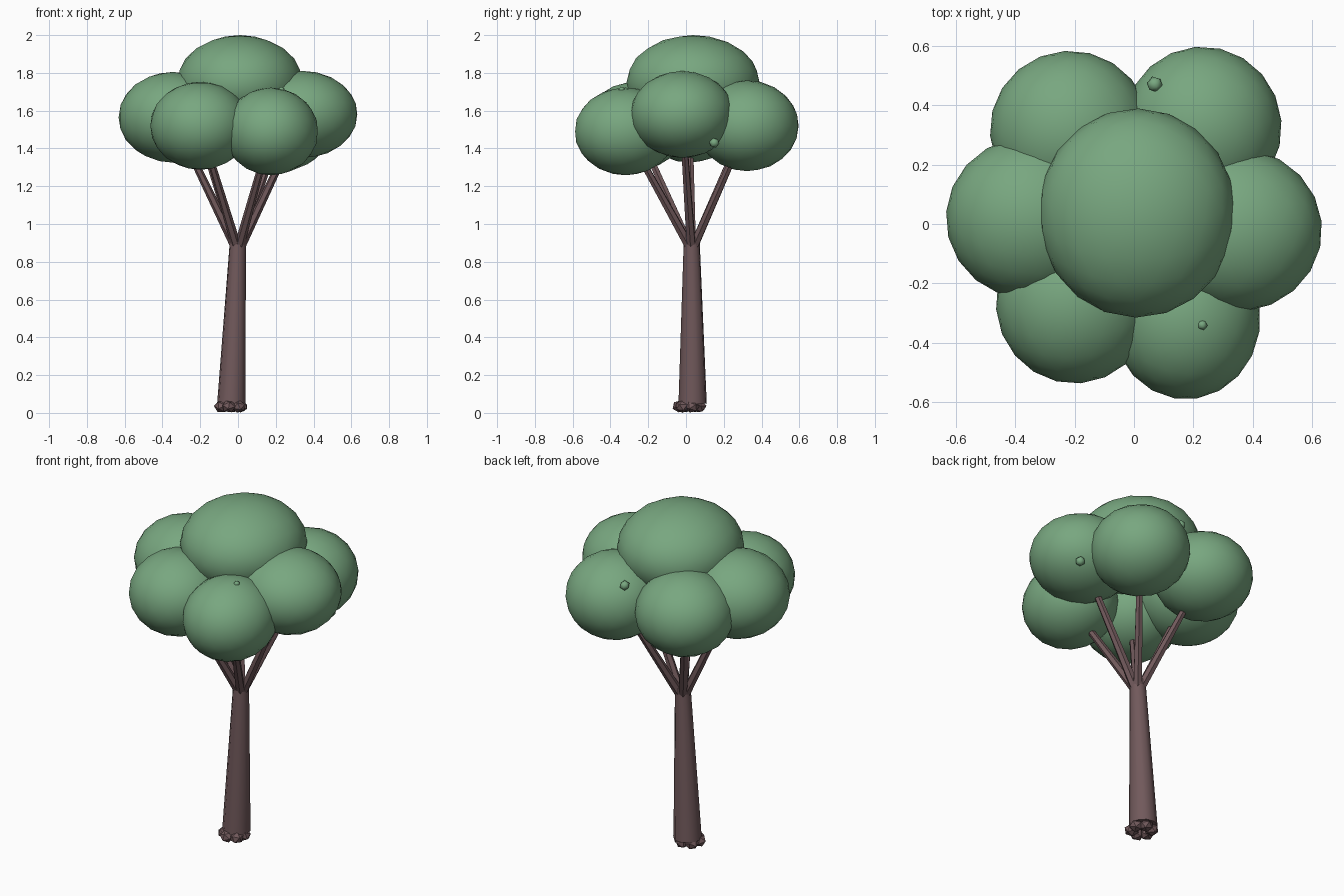
import bpy, math, random
from mathutils import Vector, Matrix, Euler

if "Cube" in bpy.data.objects:
    bpy.data.objects.remove(bpy.data.objects["Cube"])

random.seed(4)


def material(name, rgb):
    m = bpy.data.materials.new(name)
    m.diffuse_color = (*rgb, 1)
    m.use_nodes = True
    m.node_tree.nodes["Principled BSDF"].inputs["Base Color"].default_value = m.diffuse_color
    return m


leaf_green = material("leaf_green", (0.188, 0.386, 0.215))
bark_brown = material("bark_brown", (0.165, 0.100, 0.105))


def finish(name, mat, smooth=True):
    ob = bpy.context.object
    ob.name = name
    ob.data.materials.append(mat)
    if smooth:
        bpy.ops.object.shade_smooth_by_angle(angle=math.radians(50))
    return ob


def ball(name, mat, centre, radii, turn=(0, 0, 0), detail=3, smooth=True):
    """Faceted ball, turned and then squashed along the world axes."""
    bpy.ops.mesh.primitive_ico_sphere_add(subdivisions=detail, radius=1)
    ob = bpy.context.object
    ob.data.transform(Matrix.Translation(centre) @ Matrix.Diagonal((*radii, 1))
                      @ Euler(turn).to_matrix().to_4x4())
    return finish(name, mat, smooth)


def limb(name, start, end, r1, r2, sides):
    """Tapered cylinder between two points."""
    start, end = Vector(start), Vector(end)
    axis = end - start
    bpy.ops.mesh.primitive_cone_add(vertices=sides, radius1=r1, radius2=r2, depth=axis.length)
    ob = bpy.context.object
    ob.data.transform(Matrix.Translation((start + end) / 2)
                      @ axis.to_track_quat('Z', 'Y').to_matrix().to_4x4())
    return finish(name, bark_brown)


# Leaning, tapered trunk
limb("trunk", (-0.035, 0.035, 0.05), (0, 0.03, 0.93), 0.076, 0.042, 10)

# Leaf clumps: centre and radii
clumps = {
    "left": ((-0.345, 0.02, 1.565), (0.288, 0.275, 0.24)),
    "right": ((0.345, -0.02, 1.58), (0.288, 0.275, 0.23)),
    "front_left": ((-0.20, -0.265, 1.52), (0.265, 0.272, 0.233)),
    "front_right": ((0.175, -0.32, 1.49), (0.25, 0.27, 0.232)),
    "back_left": ((-0.215, 0.315, 1.53), (0.27, 0.268, 0.235)),
    "back_right": ((0.23, 0.325, 1.52), (0.267, 0.272, 0.24)),
}
for name, (centre, radii) in clumps.items():
    ball("leaves_" + name, leaf_green, centre, radii, (0, 0, random.uniform(0, 1)))
    # One branch from the trunk top into each clump
    out = Vector((centre[0], centre[1] - 0.03, 0)).normalized() * 0.018
    foot = Vector((0, 0.03, 0.89)) + out
    limb("branch_" + name, foot, centre, 0.026, 0.016, 6)
ball("leaves_top", leaf_green, (0.01, 0.037, 1.75), (0.333, 0.352, 0.25), (0, 0, 0.3))

# Tiny buds poking through the leaves
for i, (centre, r) in enumerate([((0.07, 0.47, 1.67), 0.028),
                                 ((0.50, 0.15, 1.43), 0.028),
                                 ((0.23, -0.34, 1.71), 0.018)]):
    ball(f"leaf_bud_{i + 1}", leaf_green, centre, (r, r, r), (0.3, 0.2, 0), 1)

# Chunky roots around the foot of the trunk
for i in range(6):
    a = i * math.tau / 6 + 0.3
    spot = (-0.037 + 0.053 * math.cos(a), 0.018 + 0.053 * math.sin(a), 0.034)
    ball(f"root_{i + 1}", bark_brown, spot, (0.040, 0.040, 0.034),
         (random.random() * 3, random.random() * 3, a), 1, False)
